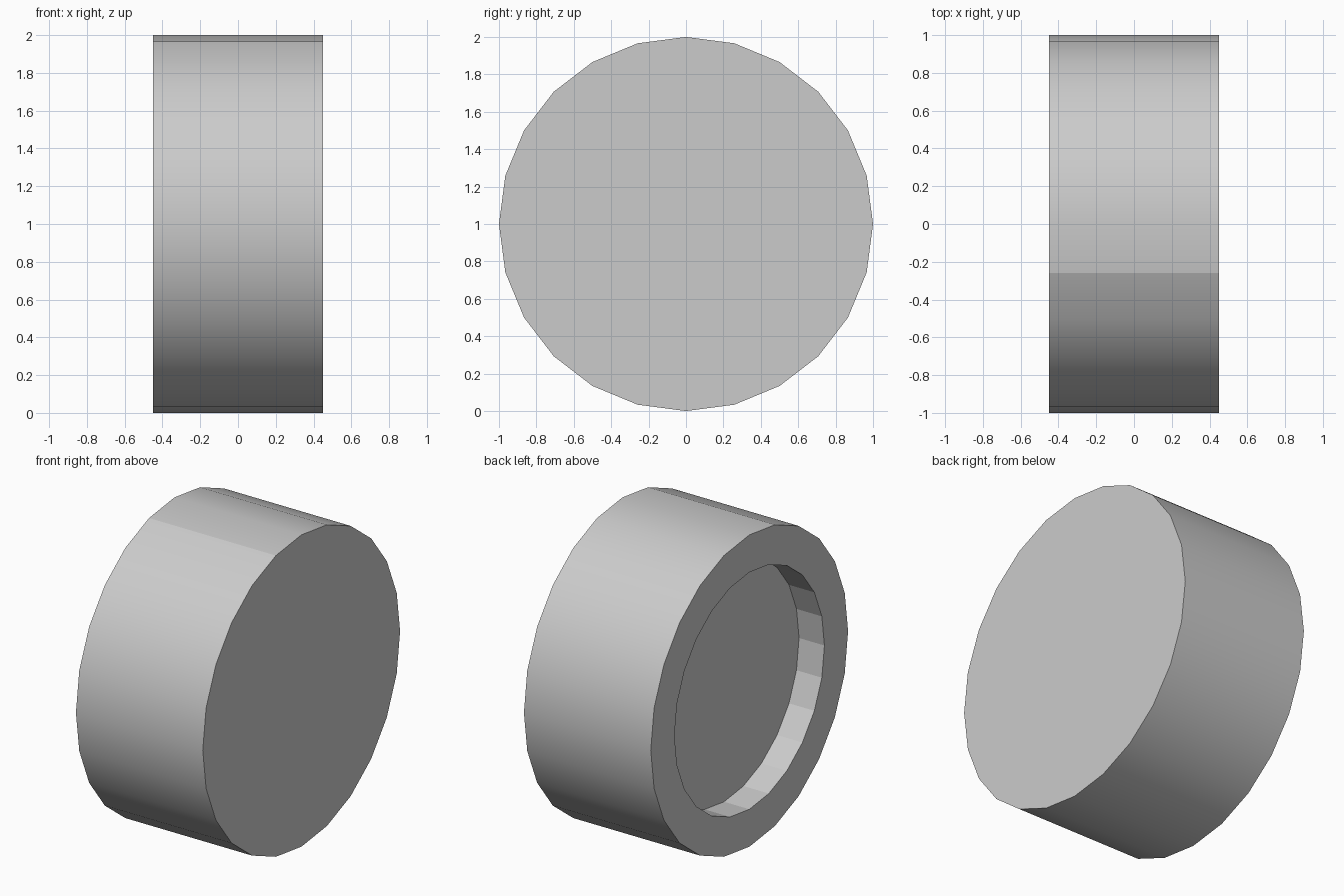
import bpy, bmesh, math

if "Cube" in bpy.data.objects:
    bpy.data.objects.remove(bpy.data.objects["Cube"])

SIDES = 24
HALF_W, R_OUT, R_IN, DEPTH = 0.45, 1.0, 0.76, 0.18

bm = bmesh.new()


def ring(x, r):
    """Circle of vertices around the wheel axle (x), starting at the top."""
    return [bm.verts.new((x,
                          r * math.sin(2 * math.pi * i / SIDES),
                          1 + r * math.cos(2 * math.pi * i / SIDES)))
            for i in range(SIDES)]


def bridge(a, b):
    return [bm.faces.new((a[i], a[(i + 1) % SIDES], b[(i + 1) % SIDES], b[i]))
            for i in range(SIDES)]


# Profile: outer disc, tread, rim, recess wall, recess floor
outer = ring(HALF_W, R_OUT)
inner = ring(-HALF_W, R_OUT)
lip = ring(-HALF_W, R_IN)
floor = ring(-HALF_W + DEPTH, R_IN)

bm.faces.new(outer)
tread = bridge(outer, inner)
bridge(inner, lip)
bridge(lip, floor)
bm.faces.new(floor)
bmesh.ops.recalc_face_normals(bm, faces=bm.faces[:])

# Smooth tread with hard borders and one shading seam near the top
for f in tread:
    f.smooth = True
for i in range(SIDES):
    for r in (outer, inner):
        bm.edges.get((r[i], r[(i + 1) % SIDES])).smooth = False
bm.edges.get((outer[-1], inner[-1])).smooth = False

mesh = bpy.data.meshes.new("wheel")
bm.to_mesh(mesh)
bm.free()
wheel = bpy.data.objects.new("wheel", mesh)
bpy.context.collection.objects.link(wheel)
